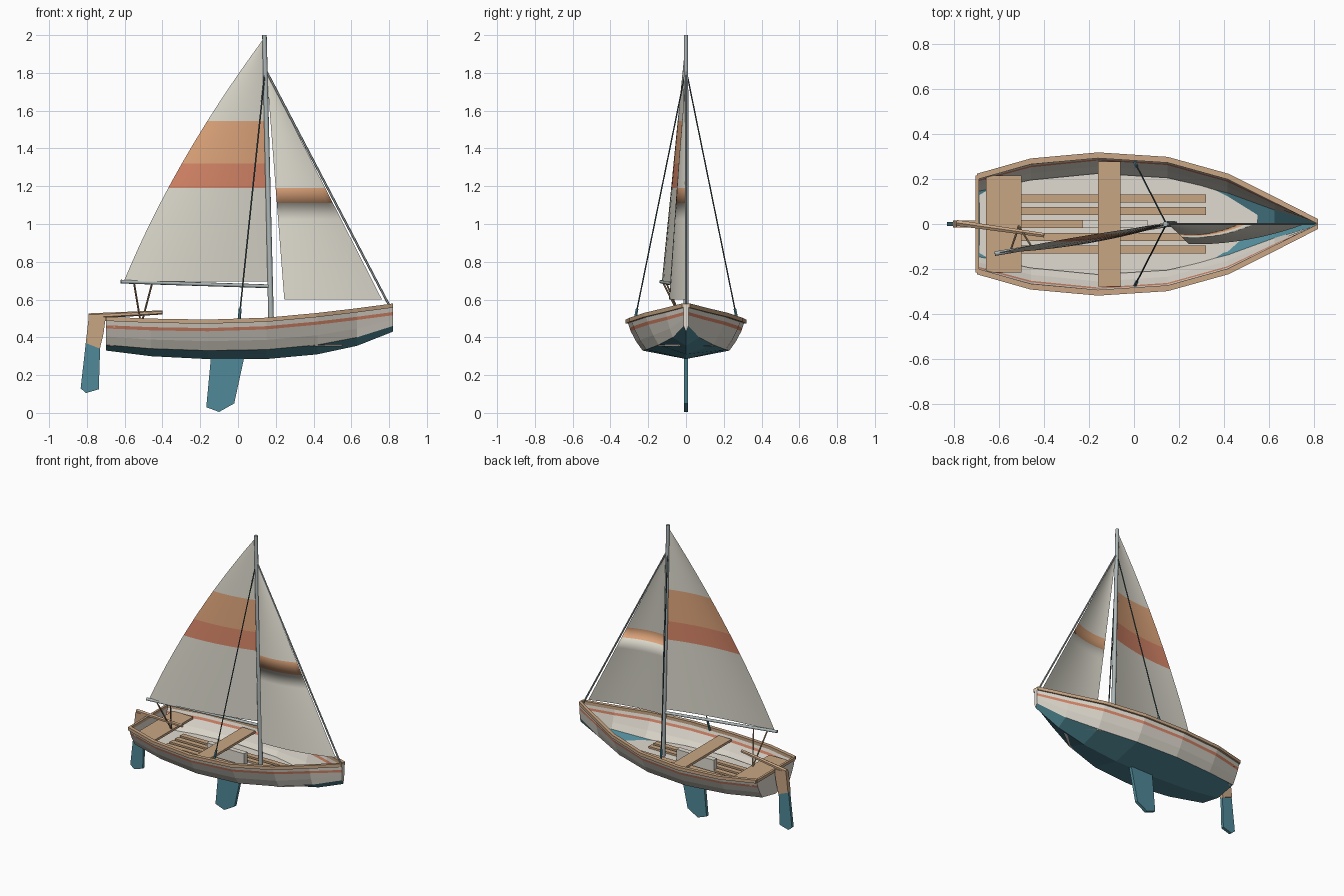
import bpy, bmesh, math
from mathutils import Vector

cube = bpy.data.objects.get("Cube")
if cube:
    bpy.data.objects.remove(cube, do_unlink=True)


def material(name, *rgb):
    m = bpy.data.materials.new(name)
    m.use_nodes = True
    col = (*rgb, 1)
    m.diffuse_color = col
    bsdf = next(n for n in m.node_tree.nodes if n.type == 'BSDF_PRINCIPLED')
    bsdf.inputs["Base Color"].default_value = col
    bsdf.inputs["Roughness"].default_value = 0.7
    return m


cream = material("cream paint", .75, .71, .63)
canvas = material("sail canvas", .72, .70, .61)
teal = material("teal paint", .08, .25, .31)
wood = material("varnished wood", .58, .38, .23)
orange = material("orange cloth", .74, .38, .20)
coral = material("coral red", .68, .24, .14)
metal = material("grey metal", .42, .47, .47)
dark = material("dark wire", .06, .10, .11)
rope = material("brown rope", .40, .26, .15)


def build(name, verts, faces, mats, rule=None):
    me = bpy.data.meshes.new(name)
    me.from_pydata(verts, [], faces)
    for m in mats:
        me.materials.append(m)
    if rule:
        for p in me.polygons:
            p.material_index = rule(p)
    ob = bpy.data.objects.new(name, me)
    bpy.context.collection.objects.link(ob)
    return ob


def fix_normals(ob):
    bm = bmesh.new()
    bm.from_mesh(ob.data)
    bmesh.ops.recalc_face_normals(bm, faces=bm.faces)
    bm.to_mesh(ob.data)
    bm.free()
    return ob


def prism(name, outline, axis, low, high, mat):
    """Extrude a 2D outline: axis 1 takes x,z points, axis 2 takes x,y points."""
    def put(p, d):
        return (p[0], d, p[1]) if axis == 1 else (p[0], p[1], d)
    n = len(outline)
    verts = [put(p, d) for d in (low, high) for p in outline]
    faces = [tuple(range(n)), tuple(range(n, 2 * n))]
    faces += [(i, (i + 1) % n, (i + 1) % n + n, i + n) for i in range(n)]
    return fix_normals(build(name, verts, faces, [mat]))


def slab(name, x0, x1, y0, y1, z0, z1, mat):
    return prism(name, [(x0, y0), (x1, y0), (x1, y1), (x0, y1)], 2, z0, z1, mat)


def rod(name, a, b, r, mat, sides=8, r_end=None):
    a, b = Vector(a), Vector(b)
    bpy.ops.mesh.primitive_cone_add(vertices=sides, radius1=r, radius2=r_end or r,
                                    depth=(b - a).length, location=(a + b) / 2)
    ob = bpy.context.object
    ob.name = name
    ob.rotation_euler = (b - a).to_track_quat('Z', 'Y').to_euler()
    ob.data.materials.append(mat)
    bpy.ops.object.shade_smooth_by_angle(angle=math.radians(50))
    return ob


# Hull stations: x, sheer half width, sheer height, chine half width, chine height, keel height
stations = [
    (-.70, .215, .50, .15, .36, .33),
    (-.46, .283, .49, .20, .34, .30),
    (-.16, .31, .485, .23, .33, .285),
    (.15, .29, .495, .21, .335, .285),
    (.42, .215, .52, .145, .36, .31),
    (.63, .11, .545, .07, .40, .355),
    (.82, .013, .57, .012, .46, .43),
]


def section(x, b, sheer, c, chine, keel):
    h = sheer - chine
    half = []
    for f in (0, .036 / h, .053 / h, .68, 1):
        bulge = .05 * c * math.sin(math.pi * f)
        half.append((x, b + (c - b) * f + bulge, sheer - h * f))
    return half + [(x, 0, keel)] + [(x, -y, z) for x, y, z in reversed(half)]


# Hull shell with a painted stripe and a teal bottom
rings = [section(*s) for s in stations]
n = len(rings[0])
verts = [p for ring in rings for p in ring]
faces = [(i * n + j, (i + 1) * n + j, (i + 1) * n + j + 1, i * n + j + 1)
         for i in range(len(rings) - 1) for j in range(n - 1)]
strips = len(faces)
faces.append(tuple(range(n)))
last = (len(rings) - 1) * n
faces.append(tuple(range(last + n - 1, last - 1, -1)))


def hull_rule(p):
    if p.index >= strips:
        return 0
    j = p.index % (n - 1)
    return {1: 2, 4: 1}.get(min(j, n - 2 - j), 0)


hull = build("hull", verts, faces, [cream, teal, coral], hull_rule)
shell = hull.modifiers.new("thickness", 'SOLIDIFY')
shell.thickness = .011
shell.offset = -1

# Wooden gunwales along both sides, and the transom cap
for side, label in ((1, "left"), (-1, "right")):
    verts, faces = [], []
    for x, b, z, *_ in stations:
        for dy, dz in ((.009, -.013), (.009, .009), (-.017, .009), (-.017, -.013)):
            verts.append((x, side * max(b + dy, 0), z + dz))
    for i in range(len(stations) - 1):
        for k in range(4):
            m = (k + 1) % 4
            faces.append((i * 4 + k, i * 4 + m, i * 4 + 4 + m, i * 4 + 4 + k))
    faces += [(0, 1, 2, 3), tuple(range(len(verts) - 4, len(verts)))]
    fix_normals(build("gunwale_" + label, verts, faces, [wood]))
slab("transom_cap", -.705, -.69, -.215, .215, .487, .507, wood)

# Cockpit floor, slats, seats and centreboard case
edge = [(x + (.012 if x < -.6 else 0), c * .98) for x, b, s, c, *_ in stations[:5]] + [(.55, .04)]
prism("cockpit_floor", edge + [(x, -y) for x, y in reversed(edge)], 2, .355, .363, cream)
for k in range(-2, 3):
    y = k * .057
    slab("floor_slat", -.52, .32 if k else -.23, y - .018, y + .018, .363, .376, wood)
slab("stern_seat", -.66, -.50, -.215, .215, .452, .468, wood)
slab("middle_thwart", -.16, -.06, -.278, .278, .447, .463, wood)
slab("centreboard_case", -.23, .06, -.018, .018, .36, .446, cream)

# Centreboard, rudder and tiller
prism("centreboard", [(-.14, .33), (.04, .33), (.03, .28), (-.02, .05), (-.10, .005), (-.168, .03)],
      1, -.011, .011, teal)
prism("rudder_blade", [(-.806, .37), (-.73, .34), (-.737, .125), (-.805, .105), (-.833, .13)],
      1, -.010, .010, teal)
prism("rudder_stock", [(-.806, .37), (-.79, .51), (-.70, .51), (-.712, .42), (-.731, .34)],
      1, -.015, .015, wood)
rod("tiller", (-.79, .005, .512), (-.40, -.05, .532), .015, wood, 6, .011)


# Mast, boom and standing rigging
def mast_x(z):
    return .178 - .0232 * (z - .36)


rod("mast", (mast_x(.36), 0, .36), (mast_x(2), 0, 2), .015, metal, 10, .012)
rod("boom", (mast_x(.67), 0, .67), (-.62, -.132, .695), .010, metal)
rod("forestay", (mast_x(1.82), 0, 1.82), (.80, 0, .57), .006, metal, 6)
for side in (-1, 1):
    top, foot = Vector((mast_x(1.82), 0, 1.82)), Vector((.005, side * .272, .485))
    rod("shroud", foot, top, .004, dark, 6)
    rod("shroud_tensioner", foot, foot.lerp(top, .05), .008, teal, 6)

# Mainsheet lines between boom and stern
for x, y in ((-.55, -.119), (-.455, -.103)):
    rod("mainsheet", (-.513, -.01, .465), (x, y, .685), .005, rope, 6)


# Sails: rows at set heights, with coloured bands between chosen rows
def sail(name, z0, z1, bands, luff, leech, drop, camber, mats):
    heights = {z0, z1} | {z for low, high, m in bands for z in (low, high)}
    heights |= {z0 + (z1 - z0) * k / 14 for k in range(1, 14)}
    rows, cols = sorted(heights), 10
    verts, faces = [], []
    for z in rows:
        t = (z - z0) / (z1 - z0)
        for k in range(cols + 1):
            u = k / cols
            x = luff(z, t) + (leech(z, t) - luff(z, t)) * u
            y = -drop * (1 - t) * u - camber * 4 * u * (1 - u) * (1 - t * t)
            verts.append((x, y, z))
    w = cols + 1
    for i in range(len(rows) - 1):
        faces += [(i * w + k, i * w + k + 1, (i + 1) * w + k + 1, (i + 1) * w + k)
                  for k in range(cols)]

    def rule(p):
        return next((m for low, high, m in bands if low < p.center.z < high), 0)

    ob = build(name, verts, faces, mats, rule)
    ob.data.shade_smooth()
    return ob


sail("mainsail", .695, 1.98, [(1.19, 1.32, 2), (1.32, 1.545, 1)],
     lambda z, t: mast_x(z) - .008,
     lambda z, t: -.605 + .74 * t - .21 * t * (1 - t),
     .128, .025, [canvas, orange, coral])
sail("jib", .60, 1.79, [(1.11, 1.19, 1)],
     lambda z, t: .762 - .605 * t,
     lambda z, t: .245 - .092 * t,
     .09, .025, [canvas, orange])
